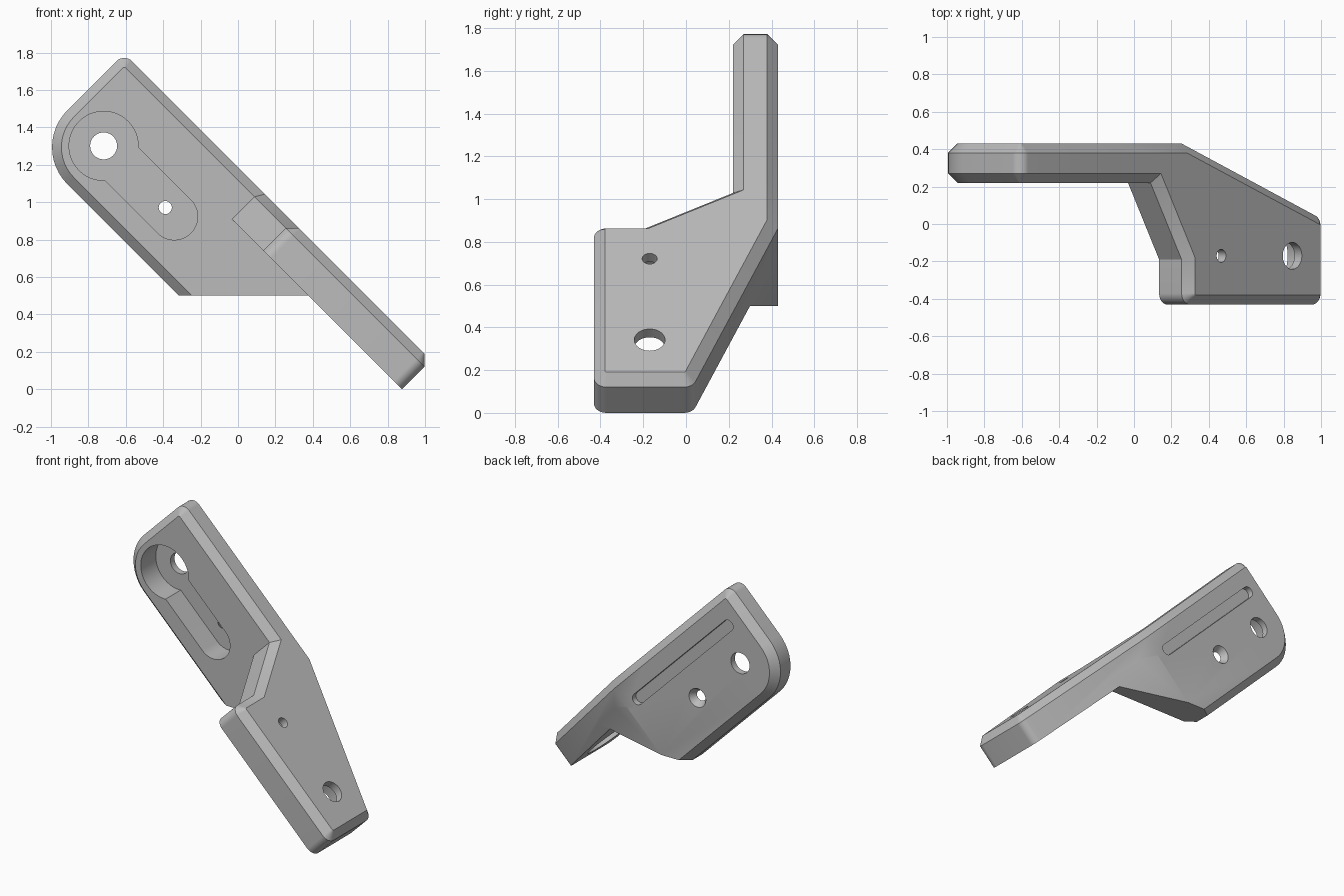
import bpy, bmesh, math
from mathutils import Vector

if "Cube" in bpy.data.objects:
    bpy.data.objects.remove(bpy.data.objects["Cube"])

# Local frame: x along the bracket, y depth, z outward; the part leans 45 degrees
BEVEL = 0.05
BACK, FACE = 0.43, 0.22        # depth range of the upper plate
OUTER, INNER = 0.84, 0.62      # outward range of the lower plate
POCKET = 0.165
TILT = (0, math.radians(45), 0)


def inset(pts, d):
    """Move a counter-clockwise outline of (x, y, radius) inwards by d."""
    out = []
    for i, (x, y, r) in enumerate(pts):
        p, a, b = Vector((x, y)), Vector(pts[i - 1][:2]), Vector(pts[(i + 1) % len(pts)][:2])
        e1, e2 = (p - a).normalized(), (b - p).normalized()
        n1, n2 = Vector((-e1.y, e1.x)), Vector((-e2.y, e2.x))
        q = p + (n1 + n2) * (d / (1 + n1.dot(n2)))
        out.append((q.x, q.y, max(r - d, 0.004) if r else 0))
    return out


def rounded(pts, steps=12):
    """Turn corners with a radius into arcs."""
    out = []
    for i, (x, y, r) in enumerate(pts):
        p = Vector((x, y))
        if not r:
            out.append(p)
            continue
        a = (Vector(pts[i - 1][:2]) - p).normalized()
        b = (Vector(pts[(i + 1) % len(pts)][:2]) - p).normalized()
        half = a.angle(b) / 2
        c = p + (a + b).normalized() * (r / math.sin(half))
        start = p + a * (r / math.tan(half)) - c
        sweep = math.pi - 2 * half
        for k in range(steps + 1):
            t = sweep * k / steps
            out.append(c + Vector((start.x * math.cos(t) - start.y * math.sin(t),
                                   start.x * math.sin(t) + start.y * math.cos(t))))
    return out


def loft(name, rings, axis, cuts=()):
    """Solid through (outline, height) rings; cuts are (point, outward normal)."""
    bm = bmesh.new()
    loops = []
    for pts, h in rings:
        loops.append([bm.verts.new((p.x, p.y, h) if axis == "z" else (p.x, h, p.y))
                      for p in rounded(pts)])
    n = len(loops[0])
    for lo, hi in zip(loops, loops[1:]):
        for i in range(n):
            j = (i + 1) % n
            bm.faces.new((lo[i], lo[j], hi[j], hi[i]))
    bm.faces.new(loops[0][::-1])
    bm.faces.new(loops[-1])
    bmesh.ops.remove_doubles(bm, verts=bm.verts[:], dist=1e-5)
    for co, no in cuts:
        res = bmesh.ops.bisect_plane(bm, geom=bm.verts[:] + bm.edges[:] + bm.faces[:],
                                     plane_co=co, plane_no=no, clear_outer=True)
        rim = [g for g in res["geom_cut"] if isinstance(g, bmesh.types.BMEdge)]
        bmesh.ops.edgenet_fill(bm, edges=rim)
    bmesh.ops.recalc_face_normals(bm, faces=bm.faces[:])
    me = bpy.data.meshes.new(name)
    bm.to_mesh(me)
    bm.free()
    ob = bpy.data.objects.new(name, me)
    ob.rotation_euler = TILT
    bpy.context.collection.objects.link(ob)
    return ob


def capsule(x0, x1, c, r):
    return [(x0 - r, c - r, r), (x1 + r, c - r, r), (x1 + r, c + r, r), (x0 - r, c + r, r)]


def slot(x0, x1, c, r, h0, h1, axis, r1=None):
    return loft("cutter", [(capsule(x0, x1, c, r), h0),
                           (capsule(x0, x1, c, r1 or r), h1)], axis)


# Lower plate with the bend: bevelled on its outer face only
bend, end_y = -0.43, 0.03
foot = [(-1.0, FACE, 0), (-0.665, FACE, 0), (bend, -0.19, 0), (bend, -BACK, 0.06),
        (0.62, -BACK, 0.06), (0.62, end_y, 0.06), (bend, BACK, 0), (-1.0, BACK, 0)]
lower_plate = loft("lower_plate", [(foot, INNER), (foot, OUTER - BEVEL),
                                   (inset(foot, BEVEL), OUTER)], "z")

# Upper plate: bevelled on both faces, trimmed level below and along the slanted back
plate = [(-1.7, 0.13, 0.28), (0.3, 0.13, 0), (0.3, 0.7, 0),
         (-0.7, 0.7, 0), (-0.7, OUTER, 0), (-1.7, OUTER, 0.06)]
small = inset(plate, BEVEL)
bracket = loft("bracket", [(small, FACE), (plate, FACE + BEVEL),
                           (plate, BACK - BEVEL), (small, BACK)], "y",
               cuts=[((-0.577, 0, 0.13), (1, 0, -1)),
                     ((bend, BACK, 0), (BACK - end_y, 0.62 - bend, 0))])

# Keyhole pockets, screw holes, countersink and the long rear groove
floor_y, floor_z = FACE + POCKET, INNER + POCKET
cutters = [
    slot(-1.428, -1.428, 0.412, 0.185, 0.1, floor_y, "y"),
    slot(-1.3, -0.894, 0.412, 0.125, 0.1, floor_y, "y"),
    slot(-1.428, -1.428, 0.412, 0.072, 0.3, 0.6, "y"),
    slot(-0.962, -0.962, 0.412, 0.035, 0.3, 0.6, "y"),
    slot(-0.962, -0.962, 0.412, 0.03, floor_y - 0.007, BACK + 0.005, "y", 0.068),
    slot(-1.53, -0.54, 0.645, 0.038, BACK - 0.04, 0.6, "y"),
    slot(0.357, 0.357, -0.17, 0.185, 0.5, floor_z, "z"),
    slot(-0.18, 0.25, -0.17, 0.125, 0.5, floor_z, "z"),
    slot(0.357, 0.357, -0.17, 0.072, 0.7, 1.0, "z"),
    slot(-0.18, -0.18, -0.17, 0.035, 0.7, 1.0, "z"),
]
helpers = [lower_plate] + cutters
for ob in helpers:
    ob.hide_render = True
    mod = bracket.modifiers.new("join" if ob is lower_plate else "cut", "BOOLEAN")
    mod.operation = "UNION" if ob is lower_plate else "DIFFERENCE"
    mod.solver = "EXACT"
    mod.object = ob

# Bake the result and drop the helpers
bpy.context.view_layer.update()
dg = bpy.context.evaluated_depsgraph_get()
baked = bpy.data.meshes.new_from_object(bracket.evaluated_get(dg))
bracket.modifiers.clear()
bracket.data = baked
for ob in helpers:
    bpy.data.objects.remove(ob)

# Single grey finish
grey = bpy.data.materials.new("plain grey")
grey.use_nodes = True
grey.diffuse_color = (0.5, 0.5, 0.5, 1)
grey.node_tree.nodes["Principled BSDF"].inputs["Base Color"].default_value = (0.5, 0.5, 0.5, 1)
bracket.data.materials.clear()
bracket.data.materials.append(grey)

bpy.ops.object.select_all(action="DESELECT")
bracket.select_set(True)
bpy.context.view_layer.objects.active = bracket
bpy.ops.object.shade_smooth_by_angle(angle=math.radians(25))
